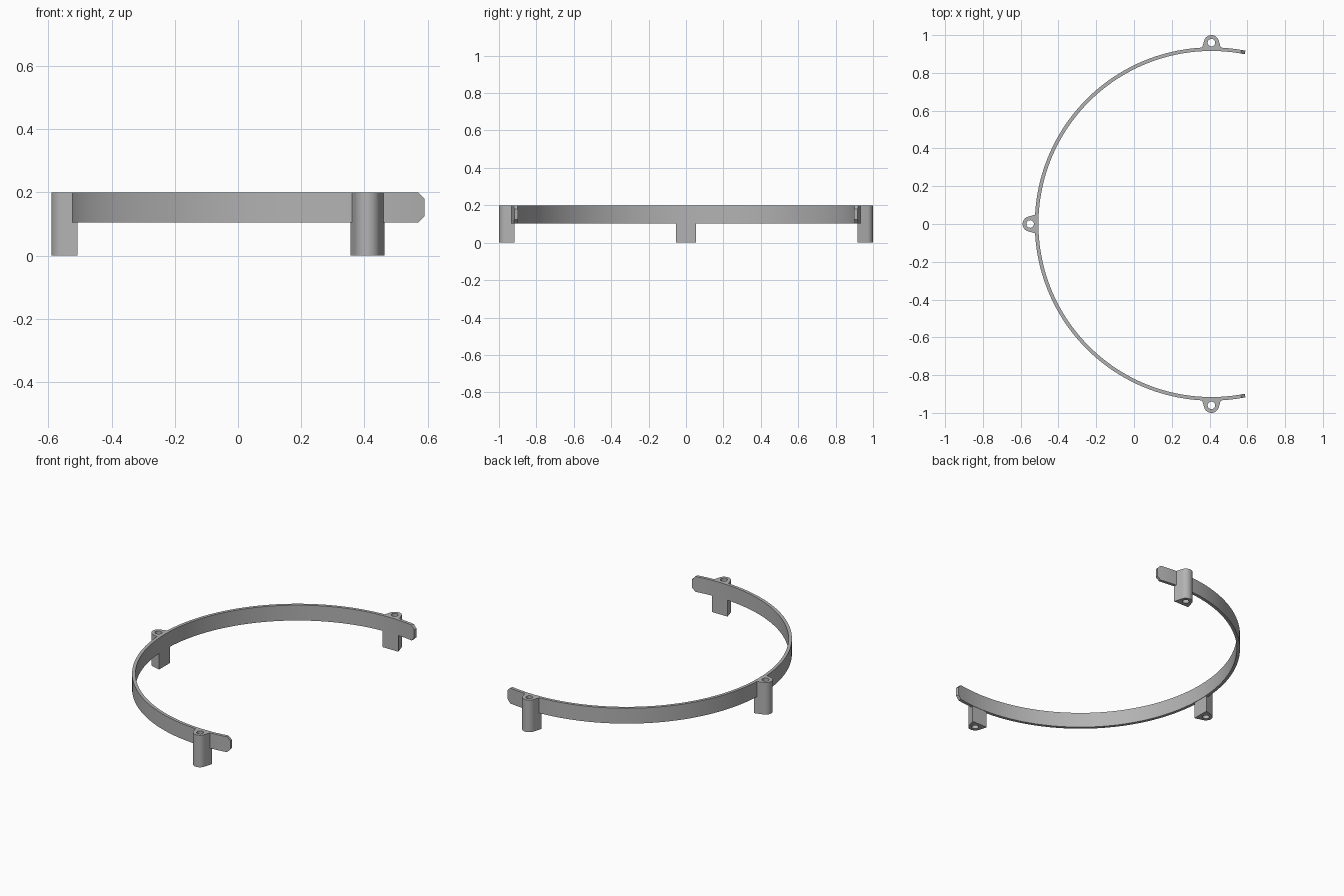
import bpy, bmesh
from math import sin, cos, pi, radians, atan2, acos, hypot
from mathutils import Vector, Matrix

cube = bpy.data.objects.get("Cube")
if cube:
    bpy.data.objects.remove(cube)

CX = 0.41                    # ring axis
R_IN, R_OUT = 0.916, 0.935   # band radii
Z_LOW, Z_TOP = 0.104, 0.2
OVERHANG = radians(11.1)     # band beyond the half circle
CHAMFER = 0.021

grey = bpy.data.materials.new("grey plastic")
grey.use_nodes = True
colour = (0.45, 0.45, 0.45, 1)
grey.diffuse_color = colour
grey.node_tree.nodes["Principled BSDF"].inputs["Base Color"].default_value = colour


def finish(bm, name):
    bmesh.ops.recalc_face_normals(bm, faces=bm.faces)
    mesh = bpy.data.meshes.new(name)
    bm.to_mesh(mesh)
    bm.free()
    mesh.materials.append(grey)
    obj = bpy.data.objects.new(name, mesh)
    bpy.context.collection.objects.link(obj)
    bpy.ops.object.select_all(action='DESELECT')
    obj.select_set(True)
    bpy.context.view_layer.objects.active = obj
    bpy.ops.object.shade_smooth_by_angle(angle=radians(25))
    return obj


# Curved band: rectangular section swept round, corners clipped at both tips
bm = bmesh.new()
start, end = pi / 2 - OVERHANG, 3 * pi / 2 + OVERHANG
clip = CHAMFER / R_OUT
steps = 120
angles = [start + clip + (end - start - 2 * clip) * i / steps for i in range(steps + 1)]
stations = [(start, CHAMFER)] + [(a, 0) for a in angles] + [(end, CHAMFER)]
rings = []
for a, inset in stations:
    section = [(R_IN, Z_LOW + inset), (R_OUT, Z_LOW + inset),
               (R_OUT, Z_TOP - inset), (R_IN, Z_TOP - inset)]
    rings.append([bm.verts.new((CX + r * cos(a), r * sin(a), z)) for r, z in section])
for p, q in zip(rings, rings[1:]):
    for i in range(4):
        j = (i + 1) % 4
        bm.faces.new((p[i], p[j], q[j], q[i]))
bm.faces.new(rings[0])
bm.faces.new(rings[-1])
finish(bm, "curved_band")

# Mounting legs: rounded tapered post with a screw hole right through
HOLE_R, TIP_R, BOSS = 0.02, 0.04, 0.96
INNER, HALF = 0.918, 0.054


def leg(name, angle):
    bm = bmesh.new()
    # tangent from the wide inner corner to the round tip
    dx, dy = INNER - BOSS, HALF
    tangent = atan2(dy, dx) - acos(TIP_R / hypot(dx, dy))
    n = 20
    arc = [tangent * (1 - 2 * i / n) for i in range(n + 1)]
    outline = [(INNER, HALF)]
    outline += [(BOSS + TIP_R * cos(t), TIP_R * sin(t)) for t in arc]
    outline += [(INNER, -HALF)]
    hole = [(BOSS + HOLE_R * cos(2 * pi * i / 24), HOLE_R * sin(2 * pi * i / 24))
            for i in range(24)]
    edges = []
    for loop in (outline, hole):
        vs = [bm.verts.new((x, y, 0)) for x, y in loop]
        edges += [bm.edges.new((vs[i - 1], vs[i])) for i in range(len(vs))]
    bmesh.ops.triangle_fill(bm, edges=edges, use_beauty=True, normal=(0, 0, 1))
    out = bmesh.ops.extrude_face_region(bm, geom=bm.faces[:], use_keep_orig=True)
    top = [g for g in out["geom"] if isinstance(g, bmesh.types.BMVert)]
    bmesh.ops.translate(bm, verts=top, vec=Vector((0, 0, Z_TOP)))
    place = Matrix.Translation((CX, 0, 0)) @ Matrix.Rotation(angle, 4, 'Z')
    bmesh.ops.transform(bm, matrix=place, verts=bm.verts)
    finish(bm, name)


for name, degrees in (("back_leg", 90), ("right_leg", 180), ("front_leg", 270)):
    leg(name, radians(degrees))
